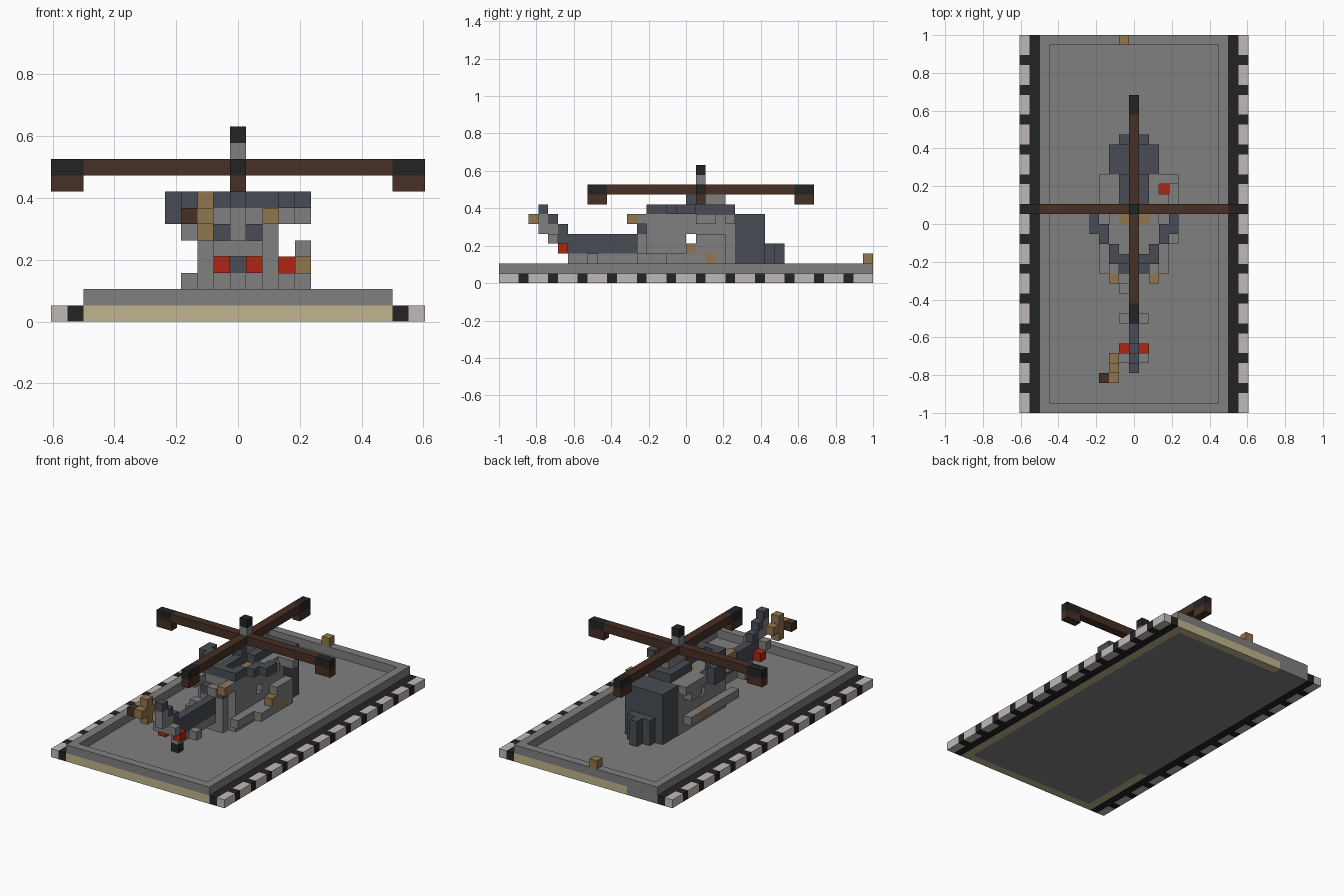
import bpy
import bmesh
from mathutils import Vector

cube = bpy.data.objects.get("Cube")
if cube:
    bpy.data.objects.remove(cube, do_unlink=True)

UNIT = 2 / 38
CELLS = {}      # (column, row, layer) -> (part name, colour name)
COLOURS = {
    "grey": (0.215, 0.215, 0.215),
    "slate": (0.065, 0.073, 0.088),
    "tan": (0.28, 0.18, 0.075),
    "sand": (0.52, 0.46, 0.27),
    "brown": (0.063, 0.029, 0.018),
    "black": (0.017, 0.017, 0.017),
    "off_white": (0.53, 0.49, 0.47),
    "red": (0.44, 0.018, 0.006),
}


def make_material(name, rgb):
    material = bpy.data.materials.new(name)
    material.use_nodes = True
    material.diffuse_color = (*rgb, 1)
    shader = material.node_tree.nodes["Principled BSDF"]
    shader.inputs["Base Color"].default_value = (*rgb, 1)
    shader.inputs["Roughness"].default_value = 0.9
    return material


def span(value):
    """Turn a single index or an inclusive pair into a range."""
    first, last = value if isinstance(value, tuple) else (value, value)
    return range(first, last + 1)


def fill(part, colour, columns, rows, layers, mirror=False):
    """Fill a block of cells; later blocks replace earlier ones."""
    for i in span(columns):
        for j in span(rows):
            for k in span(layers):
                CELLS[i, j, k] = (part, colour)
                if mirror:
                    CELLS[-i, j, k] = (part, colour)


def carve(columns, rows, layers):
    for i in span(columns):
        for j in span(rows):
            for k in span(layers):
                CELLS.pop((i, j, k), None)


# Landing platform: floor, sand footing, raised rim
fill("platform_footing", "sand", (-9, 9), (0, 37), 0)
fill("platform_footing", "grey", -9, (10, 37), 0)
fill("platform_footing", "grey", (-9, -6), 37, 0)
fill("platform_floor", "grey", (-8, 8), (1, 36), 0)
fill("platform_rim", "grey", (-9, 9), (0, 37), 1)
carve((-8, 8), (1, 36), 1)

# Black side strips with an alternating outer edge
fill("side_strip", "black", 10, (0, 37), 0, mirror=True)
for row in range(38):
    colour = "black" if row % 3 == 2 else "off_white"
    fill("edge_marking", colour, 11, row, 0, mirror=True)
fill("platform_marker", "tan", -1, 37, 2)

# Fuselage
fill("fuselage", "grey", (-2, 2), (15, 23), (1, 6))
fill("fuselage", "grey", (-1, 1), 14, (1, 5))
fill("rear_window", "slate", 1, 14, 5, mirror=True)
fill("rear_bracket", "grey", 2, 14, 6, mirror=True)
fill("rear_lamp", "tan", 2, 13, 6, mirror=True)
fill("rear_block", "grey", -1, 12, 4)

# Stepped nose
fill("nose", "slate", (-2, 2), (24, 26), (1, 6))
fill("nose", "slate", (-1, 1), 27, (1, 3))
fill("nose", "slate", 0, 28, (1, 3))

# Engine housings
fill("engine_housing", "grey", 3, (20, 21), 6, mirror=True)
fill("engine_housing", "grey", 3, 23, 6, mirror=True)
fill("engine_housing", "grey", 4, 23, 6)
fill("engine_housing", "grey", -3, (21, 22), (5, 6))

# Roof and swept upper fairings
fill("roof_spine", "slate", 0, (15, 23), 7)
fill("roof_spine", "slate", 1, (20, 23), 7, mirror=True)
fill("roof_crossbar", "slate", (-2, 2), 15, 7)
fill("roof_fairing", "slate", 2, 16, 7, mirror=True)
fill("roof_fairing", "slate", 3, 17, 7, mirror=True)
fill("roof_fairing", "slate", 4, (18, 19), 7, mirror=True)
fill("roof_fairing", "slate", -4, (18, 19), 6)
fill("roof_fairing", "slate", 3, 18, 7, mirror=True)
fill("roof_hatch", "tan", 1, 19, 6, mirror=True)

# Open doorway across the cabin
carve((-4, 4), 19, 4)

# Skids, side pod and lamps
fill("skid", "grey", 3, (14, 22), 2, mirror=True)
fill("side_pod", "grey", 4, (20, 22), (2, 4))
fill("side_pod", "grey", 4, (17, 19), 2)
fill("pod_tip", "tan", 4, 19, 3)
fill("pod_tip", "tan", 4, 21, 2)
fill("skid_lamp", "tan", -3, 20, 2)
fill("side_lamp", "red", 3, 22, 3)

# Tail boom, wheel and stabilisers
fill("tail_boom", "slate", 0, (7, 14), (3, 4))
fill("boom_underside", "grey", 0, (7, 13), 2)
fill("tail_wheel", "black", 0, 7, 1)
fill("boom_fin", "grey", 1, 9, 2, mirror=True)
fill("tail_stabiliser", "grey", (-1, 1), 5, 4)
fill("tail_lamp", "red", 1, 6, 3, mirror=True)
fill("tail_fin", "slate", 0, 6, (4, 5))
fill("tail_fin", "grey", 0, 5, (4, 5))
fill("tail_fin", "grey", 0, 4, (5, 6))
fill("tail_fin", "slate", 0, 5, 6)
fill("tail_fin", "slate", 0, 4, 7)

# Tail rotor
fill("tail_rotor", "tan", -2, (3, 5), 6)
fill("tail_rotor", "tan", -2, 4, (5, 7))
fill("tail_rotor_tip", "brown", -3, 3, 6)

# Mast and main rotor with black tips and drooping ends
fill("rotor_mast", "grey", 0, 20, (7, 10))
fill("mast_base", "slate", 0, 19, 8)
fill("mast_base", "grey", 0, (21, 22), 8)
fill("mast_cap", "black", 0, 20, 11)
fill("rotor_blade", "brown", (-11, 11), 20, 9)
fill("rotor_blade", "brown", 0, (9, 31), 9)
for layer, name, colour in ((9, "blade_tip", "black"), (8, "blade_droop", "brown")):
    fill(name, colour, (10, 11), 20, layer, mirror=True)
    fill(name, colour, 0, (9, 10), layer)
    fill(name, colour, 0, (30, 31), layer)


def build_part(name, cells, materials):
    """Make one mesh from the exposed faces of a part's cells."""
    bm = bmesh.new()
    corners = {}
    slots = []

    def corner(point):
        key = tuple(round(c * 2) for c in point)
        if key not in corners:
            corners[key] = bm.verts.new(point * UNIT)
        return corners[key]

    for cell, colour in cells:
        if colour not in slots:
            slots.append(colour)
        centre = Vector((cell[0], cell[1] - 18.5, cell[2] + 0.5))
        for axis in range(3):
            for sign in (-1, 1):
                step = [0, 0, 0]
                step[axis] = sign
                if tuple(a + b for a, b in zip(cell, step)) in CELLS:
                    continue
                normal = Vector(step)
                u = Vector((0, 0, 0))
                u[(axis + 1) % 3] = 1
                v = normal.cross(u)
                quad = [corner(centre + (normal + a * u + b * v) / 2)
                        for a, b in ((-1, -1), (1, -1), (1, 1), (-1, 1))]
                face = bm.faces.new(quad)
                face.material_index = slots.index(colour)
    mesh = bpy.data.meshes.new(name)
    bm.to_mesh(mesh)
    bm.free()
    for colour in slots:
        mesh.materials.append(materials[colour])
    bpy.context.collection.objects.link(bpy.data.objects.new(name, mesh))


materials = {name: make_material(name, rgb) for name, rgb in COLOURS.items()}
parts = {}
for cell, (part, colour) in CELLS.items():
    parts.setdefault(part, []).append((cell, colour))
for part, cells in parts.items():
    build_part(part, cells, materials)
